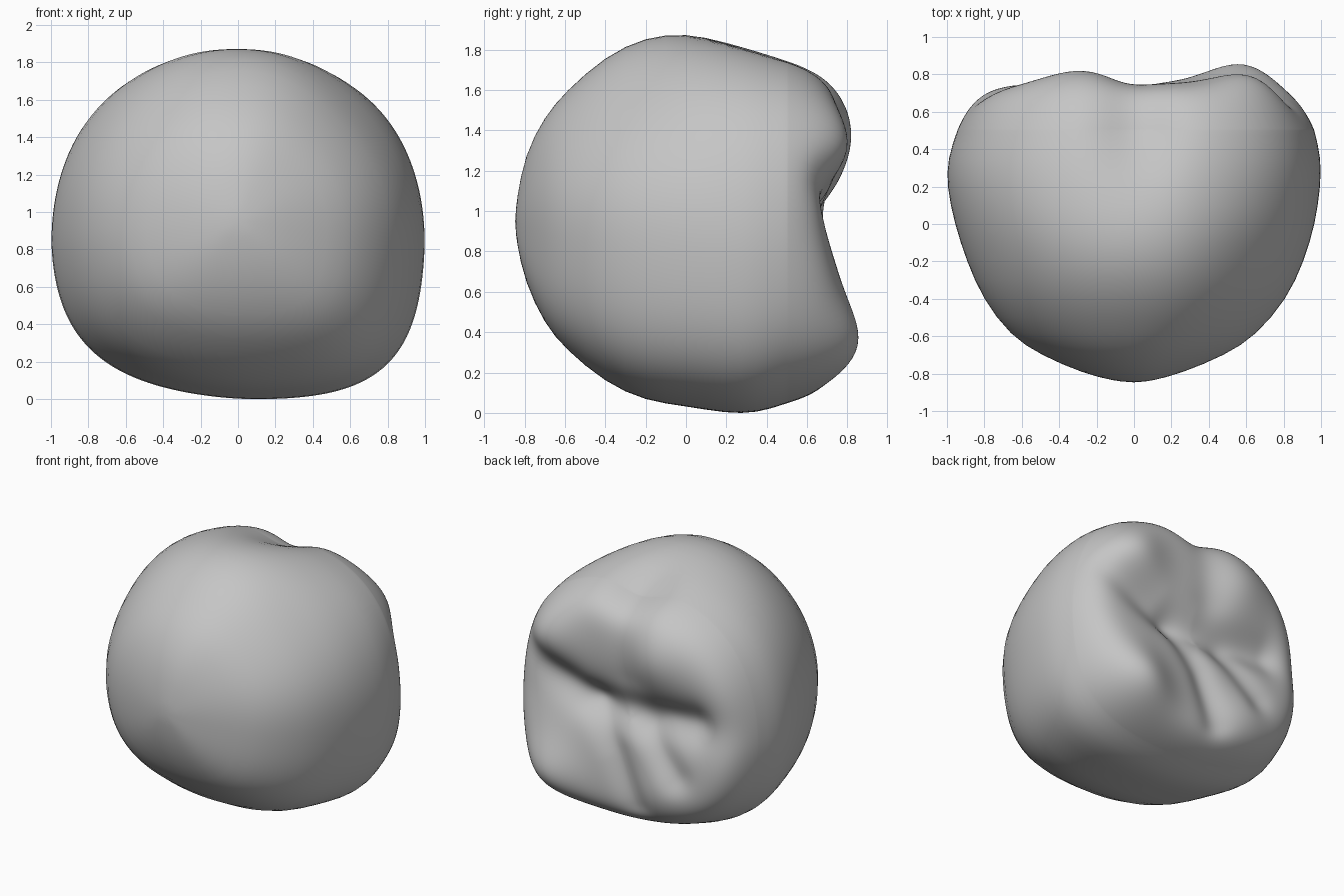
import bpy, bmesh
from math import sin, cos, pi, exp, hypot

cube = bpy.data.objects.get("Cube")
if cube:
    bpy.data.objects.remove(cube)

SEGMENTS = 72
CAP_RINGS = 30
BACK_START = 0.5

# Body profile: y, left and right x limit, bottom and top z limit
profile = [
    (-0.84, -0.1, 0.09, 0.85, 1.05), (-0.8, -0.27, 0.25, 0.65, 1.28),
    (-0.7, -0.5, 0.49, 0.44, 1.47), (-0.6, -0.66, 0.65, 0.32, 1.59),
    (-0.4, -0.81, 0.82, 0.15, 1.77), (-0.2, -0.895, 0.91, 0.06, 1.865),
    (0, -0.96, 0.97, 0.035, 1.885), (0.2, -1.002, 0.998, 0, 1.86),
    (0.35, -0.998, 1.002, 0, 1.83), (BACK_START, -0.945, 0.965, 0.05, 1.785)]

# Creases of the back: path points (x, z), depth, width
creases = [
    ([(0.8, 1.18), (0.36, 0.95), (0.05, 0.91), (-0.55, 0.96)], 0.075, 0.13),
    ([(0.25, 0.9), (0.05, 0.6), (-0.1, 0.25)], 0.05, 0.1),
    ([(-0.2, 0.82), (-0.45, 0.55)], 0.04, 0.1),
    ([(-0.05, 1.2), (-0.02, 1.7)], 0.03, 0.14)]

# Lobes of the back: x, z, height, width
lobes = [
    (-0.28, 1.38, 0.075, 0.27), (0.63, 1.35, 0.075, 0.25),
    (0.6, 0.32, 0.13, 0.27), (-0.35, 0.4, 0.04, 0.2)]


def bump(d, width):
    return exp(-(d / width) ** 2)


def ring_point(limits, y, angle, size=1):
    """Point on a lopsided rounded section, squarer towards the back."""
    x0, x1, z0, z1 = limits
    mid = z0 + 0.46 * (z1 - z0)
    c, s = cos(angle), sin(angle)
    back = min(1, max(0, (y + 0.2) / 0.7))
    if s < 0:
        corner = 0.68 if c > 0 else 0.4 + 0.1 * back
    else:
        corner = -0.25 + 0.6 * back if c > 0 else -0.07 + 0.35 * back
    power = 2.05 + 2 * abs(s * c) * corner
    grow = (abs(c) ** power + abs(s) ** power) ** (-1 / power)
    c, s = c * grow * size, s * grow * size
    x = c * (x1 if c > 0 else -x0)
    z = mid + s * (z1 - mid if s > 0 else mid - z0)
    saddle = 0.1 * bump(y - 0.5, 0.25) * bump(x - 0.02, 0.2)
    return x, z - 0.05 * x * max(0, -s) - saddle * max(0, s) ** 2


def segment_distance(x, z, start, end):
    dx, dz = end[0] - start[0], end[1] - start[1]
    t = ((x - start[0]) * dx + (z - start[1]) * dz) / (dx * dx + dz * dz)
    t = min(1, max(0, t))
    return hypot(x - start[0] - t * dx, z - start[1] - t * dz)


def relief(x, z):
    """Height of the puckered back."""
    h = -0.05 * bump(z - 0.96, 0.22)
    for path, depth, width in creases:
        near = min(segment_distance(x, z, a, b) for a, b in zip(path, path[1:]))
        h -= depth * bump(near, width)
    for lx, lz, height, width in lobes:
        h += height * bump(hypot(x - lx, z - lz), width)
    return h


def cap_point(limits, angle, size):
    x, z = ring_point(limits, BACK_START, angle, size)
    return x, BACK_START + (1 - size ** 11) * (0.25 + relief(x, z)), z


bm = bmesh.new()
angles = [2 * pi * i / SEGMENTS for i in range(SEGMENTS)]
rings = []

# Smooth front and sides
for y, *limits in profile:
    points = [ring_point(limits, y, a) for a in angles]
    rings.append([bm.verts.new((x, y, z)) for x, z in points])

# Rounded rim closing into the creased back
back_limits = profile[-1][1:]
for k in range(1, CAP_RINGS):
    size = cos(pi / 2 * k / CAP_RINGS)
    rings.append([bm.verts.new(cap_point(back_limits, a, size)) for a in angles])

for low, high in zip(rings, rings[1:]):
    for i in range(SEGMENTS):
        j = (i + 1) % SEGMENTS
        bm.faces.new((low[i], low[j], high[j], high[i]))

# Front and back poles
tips = [((0, -0.847, 0.95), rings[0]), (cap_point(back_limits, 0, 0), rings[-1])]
for position, ring in tips:
    tip = bm.verts.new(position)
    for i in range(SEGMENTS):
        bm.faces.new((tip, ring[i], ring[(i + 1) % SEGMENTS]))

bmesh.ops.recalc_face_normals(bm, faces=bm.faces)
mesh = bpy.data.meshes.new("lumpy_body")
bm.to_mesh(mesh)
bm.free()
body = bpy.data.objects.new("lumpy_body", mesh)
bpy.context.collection.objects.link(body)
mesh.shade_smooth()
smooth = body.modifiers.new("smooth_surface", "SUBSURF")
smooth.levels = smooth.render_levels = 1

# Plain grey skin
grey = bpy.data.materials.new("plain_grey")
grey.use_nodes = True
colour = (0.56, 0.56, 0.56, 1)
grey.diffuse_color = colour
grey.node_tree.nodes["Principled BSDF"].inputs["Base Color"].default_value = colour
mesh.materials.append(grey)
